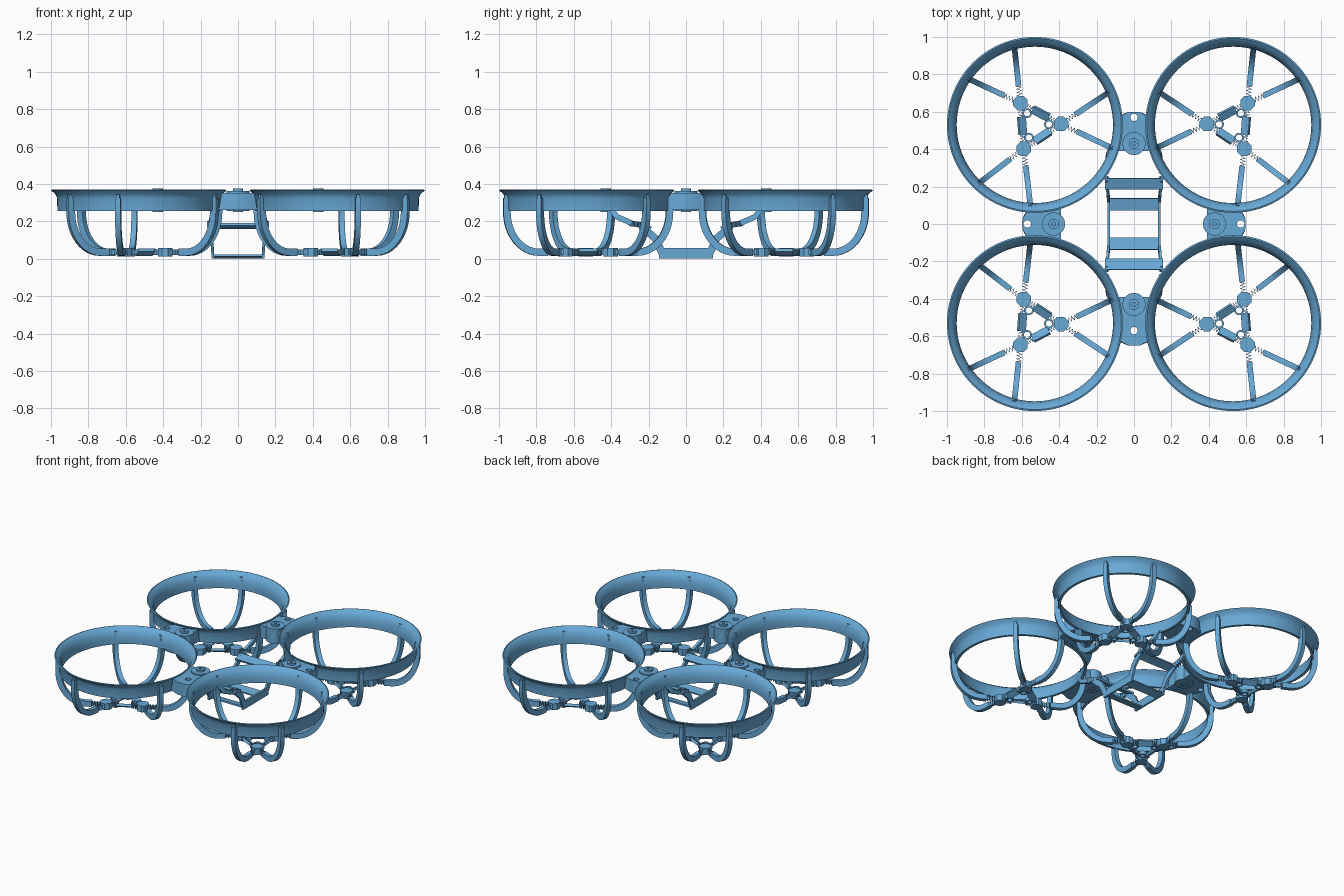
import bpy, bmesh, math
from mathutils import Vector

if "Cube" in bpy.data.objects:
    bpy.data.objects.remove(bpy.data.objects["Cube"])

blue = bpy.data.materials.new("sky blue")
BLUE = (0.14, 0.40, 0.68, 1)
blue.use_nodes = True
blue.diffuse_color = BLUE
blue.node_tree.nodes["Principled BSDF"].inputs["Base Color"].default_value = BLUE

C = 0.53                       # duct centre offset
CENTRE = Vector((-C, C, 0))
UP = Vector((0, 0, 1))


def finish(bm, name, mirror=(False, False), smooth=True):
    """Turn a bmesh into a named object, mirrored over x and/or y."""
    bmesh.ops.recalc_face_normals(bm, faces=bm.faces)
    mesh = bpy.data.meshes.new(name)
    bm.to_mesh(mesh)
    bm.free()
    ob = bpy.data.objects.new(name, mesh)
    bpy.context.collection.objects.link(ob)
    mesh.materials.append(blue)
    if smooth:
        bpy.ops.object.select_all(action='DESELECT')
        ob.select_set(True)
        bpy.context.view_layer.objects.active = ob
        bpy.ops.object.shade_smooth_by_angle(angle=math.radians(35))
    if any(mirror):
        mod = ob.modifiers.new("mirror", 'MIRROR')
        mod.use_axis = (mirror[0], mirror[1], False)
        mod.use_mirror_merge = False
    return ob


def sweep(bm, pts, side, w, t):
    """Sweep a w x t rectangle along a path; side is the fixed width direction."""
    pts = [Vector(p) for p in pts]
    side = Vector(side).normalized()
    rings = []
    for i, p in enumerate(pts):
        tan = pts[min(i + 1, len(pts) - 1)] - pts[max(i - 1, 0)]
        n = tan.cross(side).normalized()
        rings.append([bm.verts.new(p + side * a * w / 2 + n * b * t / 2)
                      for a, b in ((1, 1), (-1, 1), (-1, -1), (1, -1))])
    for r, s in zip(rings, rings[1:]):
        for k in range(4):
            bm.faces.new((r[k], r[k - 1], s[k - 1], s[k]))
    bm.faces.new(rings[0])
    bm.faces.new(rings[-1])


def spring(bm, a, b, amp=0.016, turns=4):
    """Flat zigzag flexure between two points."""
    a, b = Vector(a), Vector(b)
    across = (b - a).cross(UP).normalized()
    n = turns * 2
    pts = [a] + [a.lerp(b, (i + 0.5) / n) + across * amp * (-1) ** i for i in range(n)] + [b]
    sweep(bm, pts, UP, 0.03, 0.008)


def prism(bm, loops, z0, z1):
    """Extruded outline; further loops are holes."""
    edges = []
    for loop in loops:
        vs = [bm.verts.new((x, y, z0)) for x, y in loop]
        edges += [bm.edges.new((vs[i - 1], vs[i])) for i in range(len(vs))]
    faces = [f for f in bmesh.ops.triangle_fill(bm, edges=edges, use_beauty=True)["geom"]
             if isinstance(f, bmesh.types.BMFace)]
    ext = bmesh.ops.extrude_face_region(bm, geom=faces, use_keep_orig=True)["geom"]
    for v in ext:
        if isinstance(v, bmesh.types.BMVert):
            v.co.z = z1


def circle(x, y, r, n=24):
    return [(x + r * math.cos(math.tau * i / n + math.pi / n),
             y + r * math.sin(math.tau * i / n + math.pi / n)) for i in range(n)]


def polar(deg, r, z=0.0):
    a = math.radians(deg)
    return CENTRE + Vector((r * math.cos(a), r * math.sin(a), z))


# Ducts: lathed ring with flared lip
profile = [(0.436, 0.256), (0.437, 0.325), (0.446, 0.345), (0.47, 0.367), (0.462, 0.37),
           (0.438, 0.352), (0.424, 0.325), (0.418, 0.29), (0.418, 0.256)]
bm = bmesh.new()
SEG = 96
rings = [[bm.verts.new(polar(360 * i / SEG, r, z)) for r, z in profile] for i in range(SEG)]
for i in range(SEG):
    for k in range(len(profile)):
        bm.faces.new((rings[i - 1][k - 1], rings[i - 1][k], rings[i][k], rings[i][k - 1]))
finish(bm, "duct_rings", (True, True))

# Curved struts, hubs and flexures under each duct
struts, springs, hubs, plates = (bmesh.new() for _ in range(4))
hub_angles = (2, 123.5, 245)
for n, ha in enumerate(hub_angles):
    hub = polar(ha, 0.14, 0.035)
    prism(hubs, [circle(hub.x, hub.y, 0.042, 8)], 0.012, 0.058)
    for off in (22, -19):
        end = polar(ha + off, 0.442, 0.035)
        arc = [(0.3, 0.0), (0.45, 0.0)]
        for i in range(1, 13):
            a = math.pi / 2 * i / 12
            arc.append((0.45 + 0.55 * math.sin(a), 0.215 * (1 - math.cos(a))))
        arc += [(1.0, 0.29)]
        path = [hub.lerp(end, f) + UP * z for f, z in arc]
        side = (end - hub).cross(UP)
        sweep(struts, path, side, 0.03, 0.038)
        # rounded tip on the outside of the duct
        sweep(struts, [path[-1], path[-1] + UP * 0.02], side, 0.018, 0.028)
        spring(springs, hub.lerp(end, 0.09), hub.lerp(end, 0.31), 0.013)
    # tilted link plate between neighbouring hubs
    other = polar(hub_angles[(n + 1) % 3], 0.14, 0.035)
    a, b = hub.lerp(other, 0.3), hub.lerp(other, 0.7)
    out = ((a + b) / 2 - polar(0, 0, 0.035)).normalized()
    sweep(plates, [a, b], out + UP * 0.6, 0.045, 0.018)
    spring(springs, hub.lerp(other, 0.12), a, 0.015, 3)
    spring(springs, b, hub.lerp(other, 0.88), 0.015, 3)
    # inner eyelet
    eye = polar(ha, 0.075)
    prism(plates, [circle(eye.x, eye.y, 0.026, 12), circle(eye.x, eye.y, 0.017, 12)], 0.022, 0.048)
both = (True, True)
finish(struts, "duct_struts", both)
finish(springs, "hub_flexures", both, False)
finish(hubs, "strut_hubs", both, False)
finish(plates, "hub_link_plates", both, False)


# Brackets joining neighbouring ducts
def bracket(name, angle, end):
    def gap(y):
        return C - math.sqrt(0.437 ** 2 - (y - C) ** 2)
    ys = [0.39 + i * (end - 0.42) / 8 for i in range(9)]
    right = [(gap(y), y) for y in ys]
    outline = right + [(0.03, end), (-0.03, end)] + [(-x, y) for x, y in reversed(right)]
    bm = bmesh.new()
    prism(bm, [outline, circle(0, 0.57, 0.02, 16)], 0.262, 0.352)
    for v in bm.verts:               # narrower toward the flared lips
        if v.co.z > 0.3 and abs(v.co.x) > 0.05:
            v.co.x *= 0.86
    prism(bm, [circle(0, 0.43, 0.062)], 0.256, 0.362)
    prism(bm, [circle(0, 0.43, 0.028), circle(0, 0.43, 0.01)], 0.25, 0.375)
    ob = finish(bm, name)
    ob.rotation_euler.z = math.radians(angle)


bracket("rear_bracket", 0, 0.60)
bracket("right_bracket", 90, 0.595)
bracket("front_bracket", 180, 0.65)
bracket("left_bracket", 270, 0.595)

# Central cradle: side frames
X = Vector((1, 0, 0))
bm = bmesh.new()
sweep(bm, [(0.135, 0, 0.03), (0.135, 0.145, 0.03)], X, 0.014, 0.055)
sweep(bm, [(0.135, 0.125, 0.025), (0.14, 0.165, 0.11), (0.145, 0.24, 0.175)], X, 0.014, 0.04)
finish(bm, "cradle_side_frames", both, False)

# Cradle cross bars and floor strips
bm = bmesh.new()
sweep(bm, [(-0.155, 0.215, 0.175), (0.155, 0.215, 0.175)], (0, 1, 0.35), 0.062, 0.014)
sweep(bm, [(-0.13, 0.105, 0.012), (0.13, 0.105, 0.012)], (0, 1, 0.2), 0.065, 0.01)
finish(bm, "cradle_cross_bars", (False, True), False)

# Flexures hanging the cradle from the inner struts
bm = bmesh.new()
spring(bm, (0.147, 0.235, 0.18), (0.147, 0.30, 0.19), 0.014, 3)
sweep(bm, [(0.147, 0.29, 0.19), (0.14, 0.37, 0.225), (0.12, 0.41, 0.28)], X, 0.02, 0.03)
finish(bm, "cradle_hangers", both, False)
